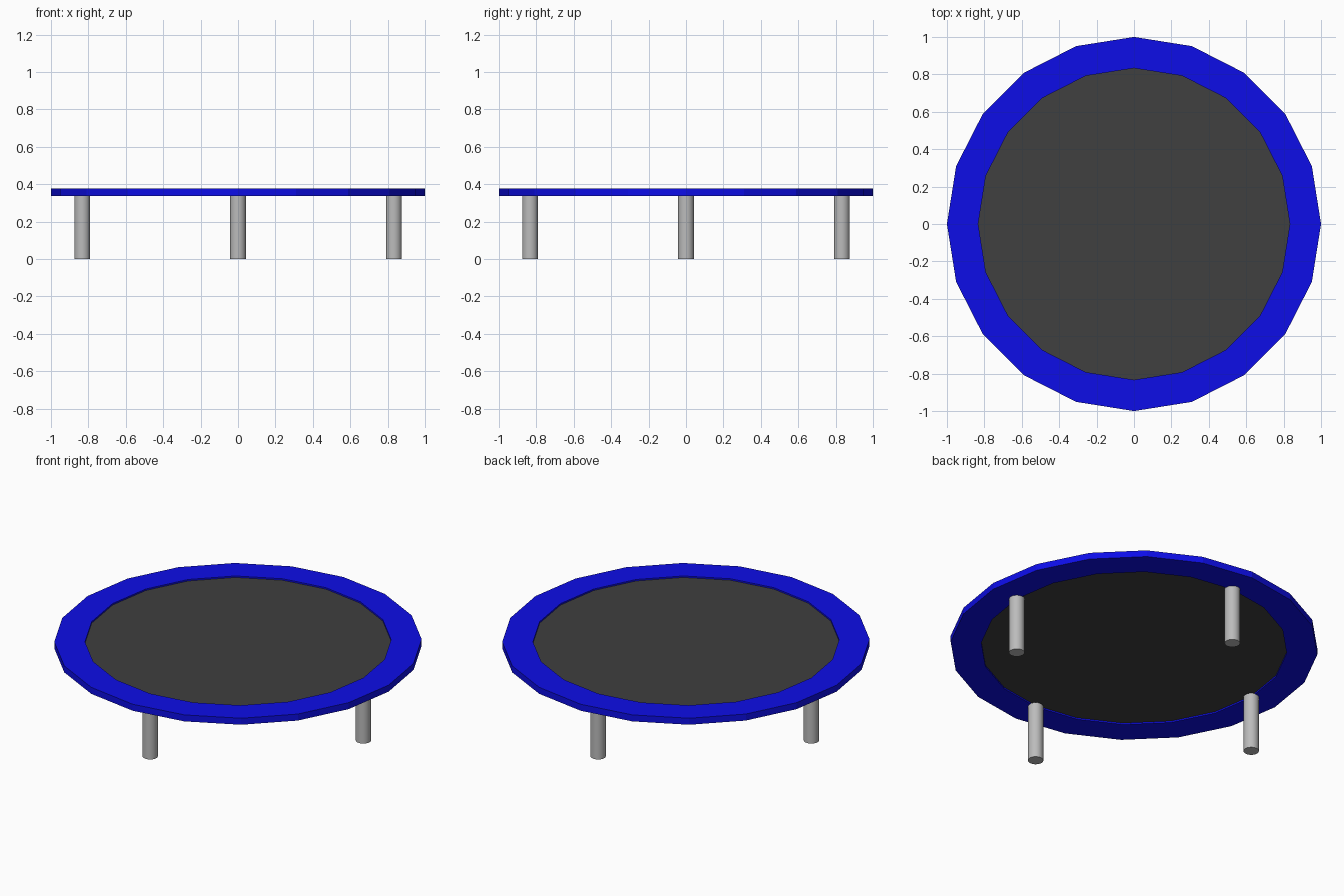
import bpy, bmesh, math

if "Cube" in bpy.data.objects:
    bpy.data.objects.remove(bpy.data.objects["Cube"])

SIDES = 20
R_OUT, R_IN = 1.0, 0.833
Z_LOW, Z_HIGH = 0.337, 0.376


def material(name, color):
    mat = bpy.data.materials.new(name)
    mat.diffuse_color = color
    mat.use_nodes = True
    mat.node_tree.nodes["Principled BSDF"].inputs["Base Color"].default_value = mat.diffuse_color
    return mat


def cylinder(name, radius, z0, z1, x=0.0, y=0.0, sides=SIDES):
    bpy.ops.mesh.primitive_cylinder_add(vertices=sides, radius=radius, depth=z1 - z0,
                                        location=(x, y, (z0 + z1) / 2))
    obj = bpy.context.object
    obj.name = name
    return obj


# Padded rim: rectangular section swept round a 20-sided loop
bm = bmesh.new()
profile = [(R_OUT, Z_LOW), (R_OUT, Z_HIGH), (R_IN, Z_HIGH), (R_IN, Z_LOW)]
loops = []
for i in range(SIDES):
    a = 2 * math.pi * i / SIDES
    loops.append([bm.verts.new((r * math.cos(a), r * math.sin(a), z)) for r, z in profile])
for i in range(SIDES):
    p, q = loops[i], loops[(i + 1) % SIDES]
    for k in range(4):
        n = (k + 1) % 4
        bm.faces.new((p[k], q[k], q[n], p[n]))
bmesh.ops.recalc_face_normals(bm, faces=bm.faces)
mesh = bpy.data.meshes.new("rim_pad")
bm.to_mesh(mesh)
bm.free()
rim = bpy.data.objects.new("rim_pad", mesh)
bpy.context.collection.objects.link(rim)
mesh.materials.append(material("blue", (0.004, 0.004, 0.8, 1)))

# Jumping mat, slightly recessed between the rim faces
mat = cylinder("jumping_mat", R_IN, 0.346, 0.367)
mat.data.materials.append(material("dark_mat", (0.05, 0.05, 0.05, 1)))

# Four legs under the inner edge of the rim
leg_grey = material("leg_grey", (0.5, 0.5, 0.5, 1))
for name, x, y in (("right_leg", 1, 0), ("back_leg", 0, 1),
                   ("left_leg", -1, 0), ("front_leg", 0, -1)):
    leg = cylinder(name, 0.042, 0.0, 0.34, x * R_IN, y * R_IN)
    leg.data.materials.append(leg_grey)
    bpy.ops.object.shade_smooth_by_angle(angle=math.radians(30))
